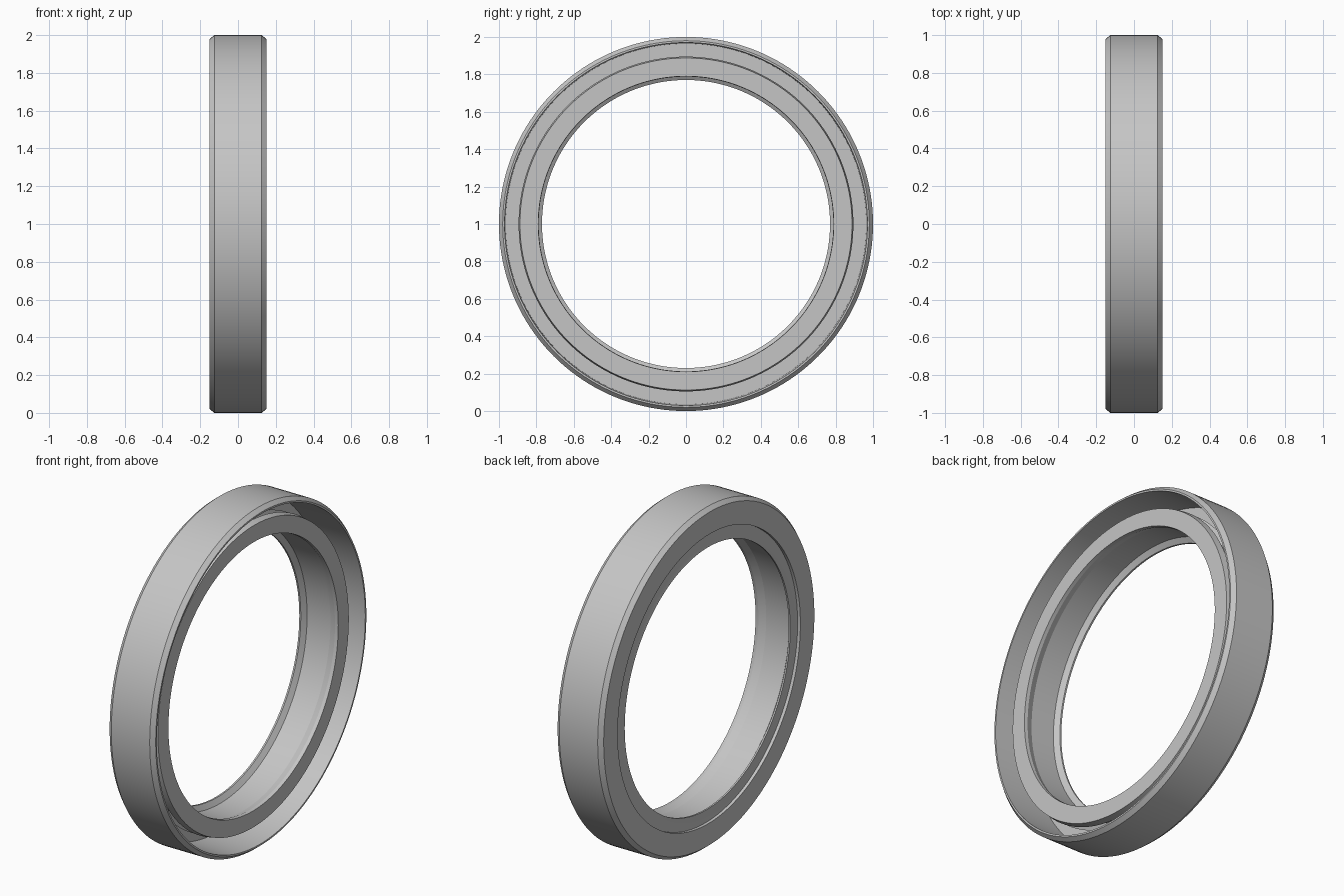
import bpy, bmesh, math
from mathutils import Matrix

cube = bpy.data.objects.get("Cube")
if cube:
    bpy.data.objects.remove(cube, do_unlink=True)

SEGMENTS = 160

grey = bpy.data.materials.new("plain_grey")
grey.use_nodes = True
colour = (0.56, 0.56, 0.56, 1)
grey.diffuse_color = colour
grey.node_tree.nodes["Principled BSDF"].inputs["Base Color"].default_value = colour


def ring(name, profile):
    """Turn a closed (x, radius) profile about the x axis."""
    bm = bmesh.new()
    verts = [bm.verts.new((x, 0, r)) for x, r in profile]
    edges = [bm.edges.new((a, b)) for a, b in zip(verts, verts[1:] + verts[:1])]
    bmesh.ops.spin(bm, geom=verts + edges, cent=(0, 0, 0), axis=(1, 0, 0),
                   angle=math.tau, steps=SEGMENTS, use_merge=True)
    bmesh.ops.remove_doubles(bm, verts=bm.verts[:], dist=0.0001)
    bmesh.ops.recalc_face_normals(bm, faces=bm.faces[:])
    bm.transform(Matrix.Translation((0, 0, 1)))
    mesh = bpy.data.meshes.new(name)
    bm.to_mesh(mesh)
    bm.free()
    mesh.materials.append(grey)
    obj = bpy.data.objects.new(name, mesh)
    bpy.context.collection.objects.link(obj)
    bpy.ops.object.select_all(action='DESELECT')
    obj.select_set(True)
    bpy.context.view_layer.objects.active = obj
    bpy.ops.object.shade_smooth_by_angle(angle=math.radians(15))
    return obj


# Outer casing: chamfered cylinder wall with a flange closing the -x side
ring("outer_casing", [
    (-0.15, 0.85), (-0.15, 0.98), (-0.125, 1.0), (0.125, 1.0),
    (0.15, 0.98), (0.15, 0.97), (-0.115, 0.965), (-0.115, 0.85)])

# Sealing lip: head with a spring groove, thin neck, and a dust lip at -x
ring("sealing_lip", [
    (-0.132, 0.85), (-0.135, 0.80), (-0.14, 0.77), (-0.13, 0.77),
    (-0.11, 0.80), (0.04, 0.803), (0.08, 0.788), (0.10, 0.79),
    (0.10, 0.888), (0.06, 0.895), (0.05, 0.865), (0.01, 0.865),
    (0.0, 0.893), (-0.03, 0.87), (-0.115, 0.87), (-0.115, 0.85)])
